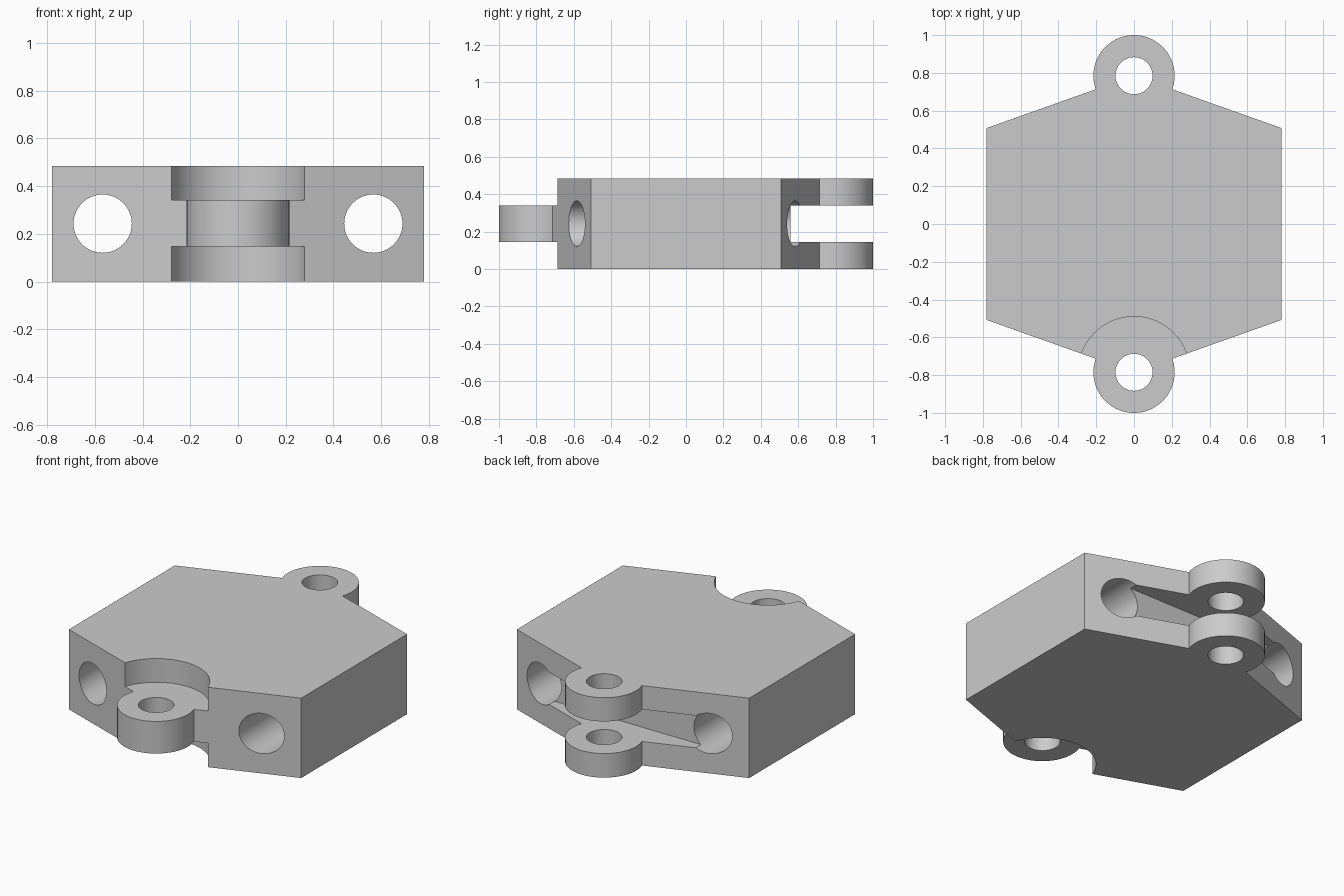
import bpy
import bmesh
from math import atan2, cos, pi, radians, sin
from mathutils import Matrix, Vector

HALF_W, SIDE_Y = 0.78, 0.508      # straight flanks of the hexagon
HEIGHT, LUG_Y = 0.485, 0.785      # block height and pin axis
LUG_R, PIN_R, RECESS_R = 0.215, 0.098, 0.295
LOW, HIGH = 0.146, 0.341          # tongue / slot levels
CORD_X, CORD_R = 0.567, 0.122
SLOT_Y = 0.56

if "Cube" in bpy.data.objects:
    bpy.data.objects.remove(bpy.data.objects["Cube"], do_unlink=True)

grey = bpy.data.materials.new("light grey")
grey.use_nodes = True
colour = (0.6, 0.6, 0.6, 1)
grey.diffuse_color = colour
grey.node_tree.nodes["Principled BSDF"].inputs["Base Color"].default_value = colour


def add_object(name, bm):
    bmesh.ops.recalc_face_normals(bm, faces=bm.faces[:])
    mesh = bpy.data.meshes.new(name)
    bm.to_mesh(mesh)
    bm.free()
    mesh.materials.append(grey)
    obj = bpy.data.objects.new(name, mesh)
    bpy.context.scene.collection.objects.link(obj)
    return obj


def cylinder(name, centre, radius, depth, along_y=False):
    bm = bmesh.new()
    turn = Matrix.Rotation(pi / 2, 4, 'X') if along_y else Matrix()
    bmesh.ops.create_cone(bm, cap_ends=True, segments=96, radius1=radius,
                          radius2=radius, depth=depth,
                          matrix=Matrix.Translation(centre) @ turn)
    return add_object(name, bm)


def box(name, low, high):
    low, high = Vector(low), Vector(high)
    bm = bmesh.new()
    bmesh.ops.create_cube(bm, size=1, matrix=Matrix.Translation((low + high) / 2)
                          @ Matrix.Diagonal((*(high - low), 1)))
    return add_object(name, bm)


def cut(target, cutter):
    cutter.hide_render = True
    mod = target.modifiers.new("cut", 'BOOLEAN')
    mod.operation, mod.solver, mod.object = 'DIFFERENCE', 'EXACT', cutter
    bpy.ops.object.modifier_apply(modifier=mod.name)
    bpy.data.objects.remove(cutter, do_unlink=True)


# Hexagonal plate outline with a round lug at the back and front points
slope = atan2(LUG_Y - SIDE_Y, HALF_W)
steps = 64
half = [(HALF_W, SIDE_Y)]
for i in range(steps + 1):
    a = -slope + (pi + 2 * slope) * i / steps
    half.append((LUG_R * cos(a), LUG_Y + LUG_R * sin(a)))
half.append((-HALF_W, SIDE_Y))
outline = half + [(-x, -y) for x, y in half]

bm = bmesh.new()
base = bm.faces.new([bm.verts.new((x, y, 0)) for x, y in outline])
top = bmesh.ops.extrude_face_region(bm, geom=[base])["geom"]
bmesh.ops.translate(bm, vec=(0, 0, HEIGHT),
                    verts=[g for g in top if isinstance(g, bmesh.types.BMVert)])
link = add_object("hinged_link_body", bm)
bpy.ops.object.select_all(action='DESELECT')
link.select_set(True)
bpy.context.view_layer.objects.active = link

# Back fork: slot between the two lugs
cut(link, box("slot_cutter", (-1, SLOT_Y, LOW), (1, 1.2, HIGH)))

# Front tongue: round recesses above and below it
for z in (LOW - 0.5, HIGH + 0.5):
    cut(link, cylinder("recess_cutter", (0, -LUG_Y, z), RECESS_R, 1))

# Vertical pin holes and long holes from front to back
for side in (-1, 1):
    cut(link, cylinder("pin_cutter", (0, side * LUG_Y, HEIGHT / 2), PIN_R, 1))
    cut(link, cylinder("cord_cutter", (side * CORD_X, 0, HEIGHT / 2), CORD_R, 3, True))

bpy.ops.object.shade_smooth_by_angle(angle=radians(15))
